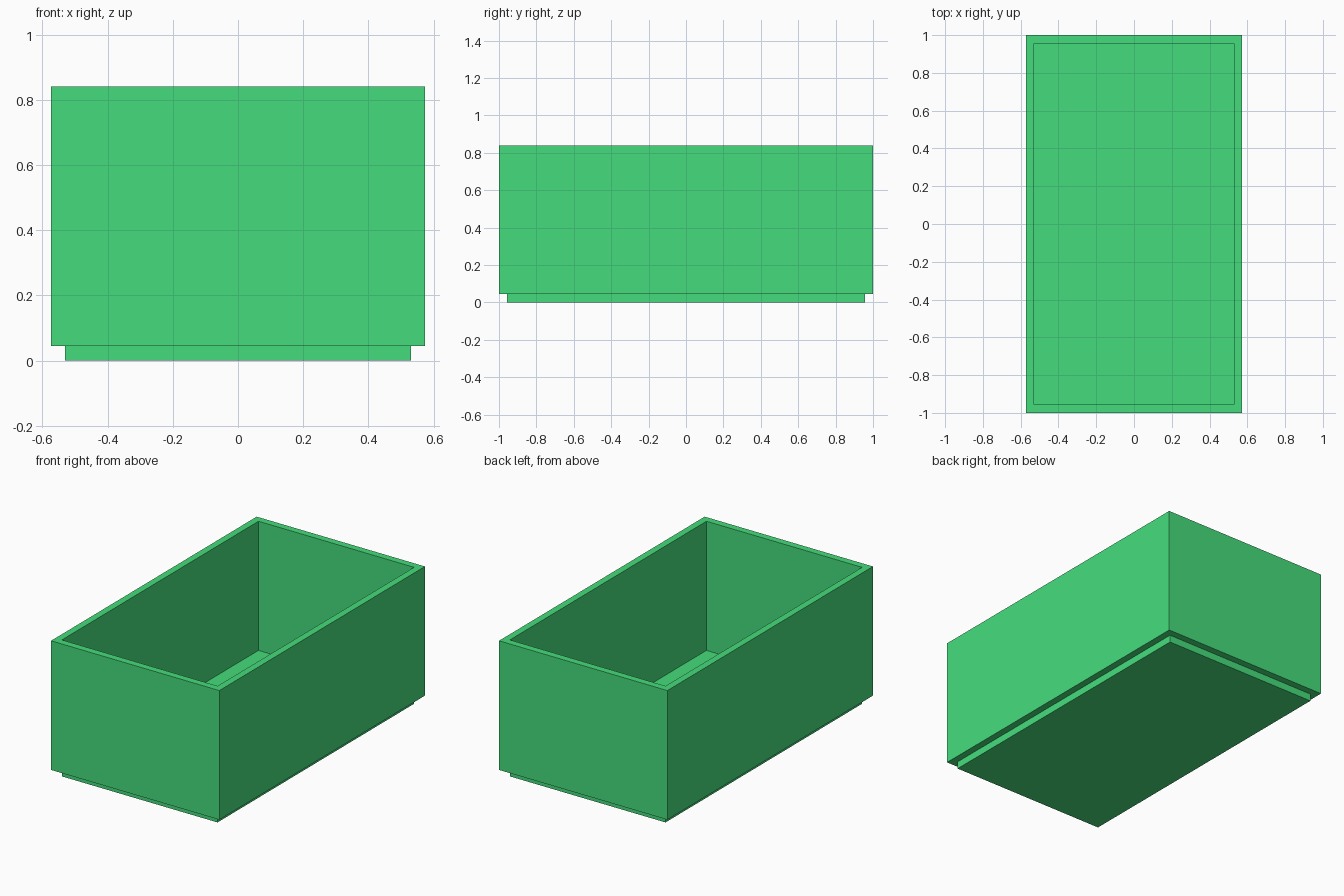
import bpy
import bmesh

if "Cube" in bpy.data.objects:
    bpy.data.objects.remove(bpy.data.objects["Cube"])

OUT_X, OUT_Y = 0.573, 1.0     # outer half sizes
IN_X, IN_Y = 0.53, 0.956      # inner half sizes
FLOOR, TOP = 0.045, 0.84


def finish(name, bm, mat):
    bmesh.ops.recalc_face_normals(bm, faces=bm.faces)
    mesh = bpy.data.meshes.new(name)
    bm.to_mesh(mesh)
    bm.free()
    mesh.materials.append(mat)
    obj = bpy.data.objects.new(name, mesh)
    bpy.context.collection.objects.link(obj)
    return obj


def rect(bm, x, y, z):
    return [bm.verts.new((sx * x, sy * y, z))
            for sx, sy in ((-1, -1), (1, -1), (1, 1), (-1, 1))]


def bridge(bm, a, b):
    for i in range(4):
        j = (i + 1) % 4
        bm.faces.new((a[i], a[j], b[j], b[i]))


green = bpy.data.materials.new("green")
green.diffuse_color = (0.06, 0.72, 0.20, 1)
green.use_nodes = True
green.node_tree.nodes["Principled BSDF"].inputs["Base Color"].default_value = green.diffuse_color

# Four walls as one closed rectangular frame
bm = bmesh.new()
rings = [rect(bm, OUT_X, OUT_Y, FLOOR), rect(bm, OUT_X, OUT_Y, TOP),
         rect(bm, IN_X, IN_Y, TOP), rect(bm, IN_X, IN_Y, FLOOR)]
for k in range(4):
    bridge(bm, rings[k], rings[(k + 1) % 4])
finish("box_walls", bm, green)

# Base panel, stepped in below the walls and forming the inside floor
bm = bmesh.new()
low, high = rect(bm, IN_X, IN_Y, 0), rect(bm, IN_X, IN_Y, FLOOR)
bridge(bm, low, high)
bm.faces.new(low)
bm.faces.new(high)
finish("base_panel", bm, green)
